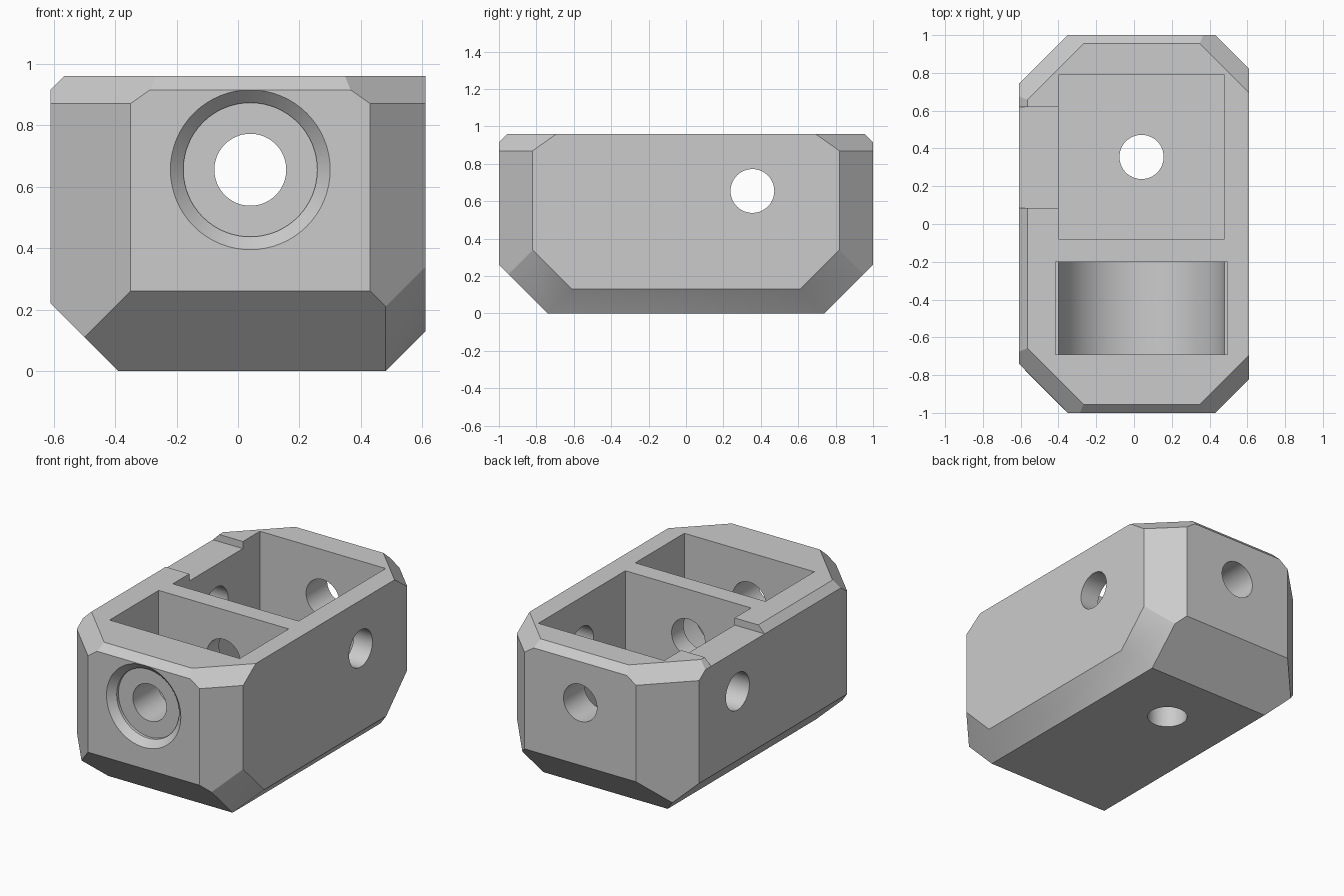
import bpy, bmesh, math
from mathutils import Vector, Matrix

if "Cube" in bpy.data.objects:
    bpy.data.objects.remove(bpy.data.objects["Cube"], do_unlink=True)

grey = bpy.data.materials.new("plain grey")
grey.use_nodes = True
COLOUR = (0.6, 0.6, 0.6, 1)
grey.diffuse_color = COLOUR
grey.node_tree.nodes["Principled BSDF"].inputs["Base Color"].default_value = COLOUR


def make_object(name, bm):
    bmesh.ops.recalc_face_normals(bm, faces=bm.faces[:])
    mesh = bpy.data.meshes.new(name)
    bm.to_mesh(mesh)
    bm.free()
    mesh.materials.append(grey)
    obj = bpy.data.objects.new(name, mesh)
    bpy.context.collection.objects.link(obj)
    return obj


def box_mesh(low, high):
    low, high = Vector(low), Vector(high)
    bm = bmesh.new()
    bmesh.ops.create_cube(bm, size=1, matrix=Matrix.Translation((low + high) / 2)
                          @ Matrix.Diagonal((high - low).to_4d()))
    return bm


def cut(cutter):
    """Subtract a cutter from the housing, then discard it."""
    cutter.hide_render = True
    mod = housing.modifiers.new(cutter.name, "BOOLEAN")
    mod.operation, mod.solver, mod.object = "DIFFERENCE", "EXACT", cutter
    with bpy.context.temp_override(object=housing, active_object=housing):
        bpy.ops.object.modifier_apply(modifier=mod.name)
    bpy.data.objects.remove(cutter, do_unlink=True)


def cut_round(name, start, end, r1, r2=None):
    start, end = Vector(start), Vector(end)
    axis = end - start
    turn = axis.to_track_quat("Z", "Y").to_matrix().to_4x4()
    bm = bmesh.new()
    bmesh.ops.create_cone(bm, cap_ends=True, segments=64, radius1=r1, radius2=r2 or r1,
                          depth=axis.length,
                          matrix=Matrix.Translation((start + end) / 2) @ turn)
    cut(make_object(name, bm))


# Housing block: a box trimmed by chamfer planes (normal, offset)
X, Y, TOP = 0.61, 1.0, 0.96
R = math.sqrt(0.5)
bm = box_mesh((-X, -Y, 0), (X, Y, TOP))
planes = [((1, 0, -1), 0.48), ((-1, 0, -1), 0.39), ((-1, 0, 1), 1.525)]
for s in (-1, 1):
    planes += [((1, s, 0), 1.43), ((-1, s, 0), 1.35),      # upright corners
               ((0, s, -1), 0.74), ((0, s, 1), 1.915),     # end edges
               ((2, s, -1), 1.70),                         # lower corners
               ((R, s * R, 1), 1.43 * R + 0.87),           # upper corners
               ((-R, s * R, 1), 1.35 * R + 0.87)]
for normal, offset in planes:
    n = Vector(normal)
    res = bmesh.ops.bisect_plane(bm, geom=bm.verts[:] + bm.edges[:] + bm.faces[:], dist=1e-5,
                                 plane_co=n * offset / n.length_squared, plane_no=n,
                                 clear_outer=True)
    rim = [e for e in res["geom_cut"] if isinstance(e, bmesh.types.BMEdge)]
    bmesh.ops.contextual_create(bm, geom=rim)
housing = make_object("housing", bm)

# Square rear pocket and the shallow notch in its side wall
CX, CY, CZ = 0.04, 0.355, 0.655
HALF, FLOOR = 0.44, 0.215
cut(make_object("rear_pocket", box_mesh((CX - HALF, -0.08, FLOOR), (CX + HALF, 0.79, 1.2))))
cut(make_object("notch", box_mesh((-0.8, 0.085, 0.915), (CX, 0.62, 1.2))))

# Front cradle: round bottom, with slightly wider straight walls above
profile = [(CX + HALF * math.cos(a), CZ + HALF * math.sin(a))
           for a in (math.pi * (1 + i / 48) for i in range(49))]
WIDE = HALF + 0.015
profile += [(CX + WIDE, CZ), (CX + WIDE, 1.2), (CX - WIDE, 1.2), (CX - WIDE, CZ)]
bm = bmesh.new()
face = bm.faces.new([bm.verts.new((x, -0.69, z)) for x, z in profile])
side = bmesh.ops.extrude_face_region(bm, geom=[face])
bmesh.ops.translate(bm, vec=(0, 0.49, 0),
                    verts=[v for v in side["geom"] if isinstance(v, bmesh.types.BMVert)])
cut(make_object("front_cradle", bm))

# Shaft holes along each axis
HOLE = 0.117
cut_round("long_hole", (CX, -1.2, CZ), (CX, 1.2, CZ), HOLE)
cut_round("cross_hole", (-1, CY, CZ), (1, CY, CZ), HOLE)
cut_round("floor_hole", (CX, CY, -0.2), (CX, CY, 0.5), HOLE)

# Bevelled recess around the front hole
cut_round("recess_bevel", (CX, -1.04, CZ), (CX, -0.958, CZ), 0.3, 0.218)
cut_round("recess", (CX, -1.1, CZ), (CX, -0.94, CZ), 0.218)

# Smooth round surfaces, and blend the lower chamfer into its corners
bpy.ops.object.select_all(action="DESELECT")
housing.select_set(True)
bpy.context.view_layer.objects.active = housing
bpy.ops.object.shade_smooth_by_angle(angle=math.radians(29))
mesh = housing.data
for edge in mesh.edges:
    mid = sum((mesh.vertices[i].co for i in edge.vertices), Vector()) / 2
    if mid.x > 0.5 and mid.z < 0.1:
        edge.use_edge_sharp = False
